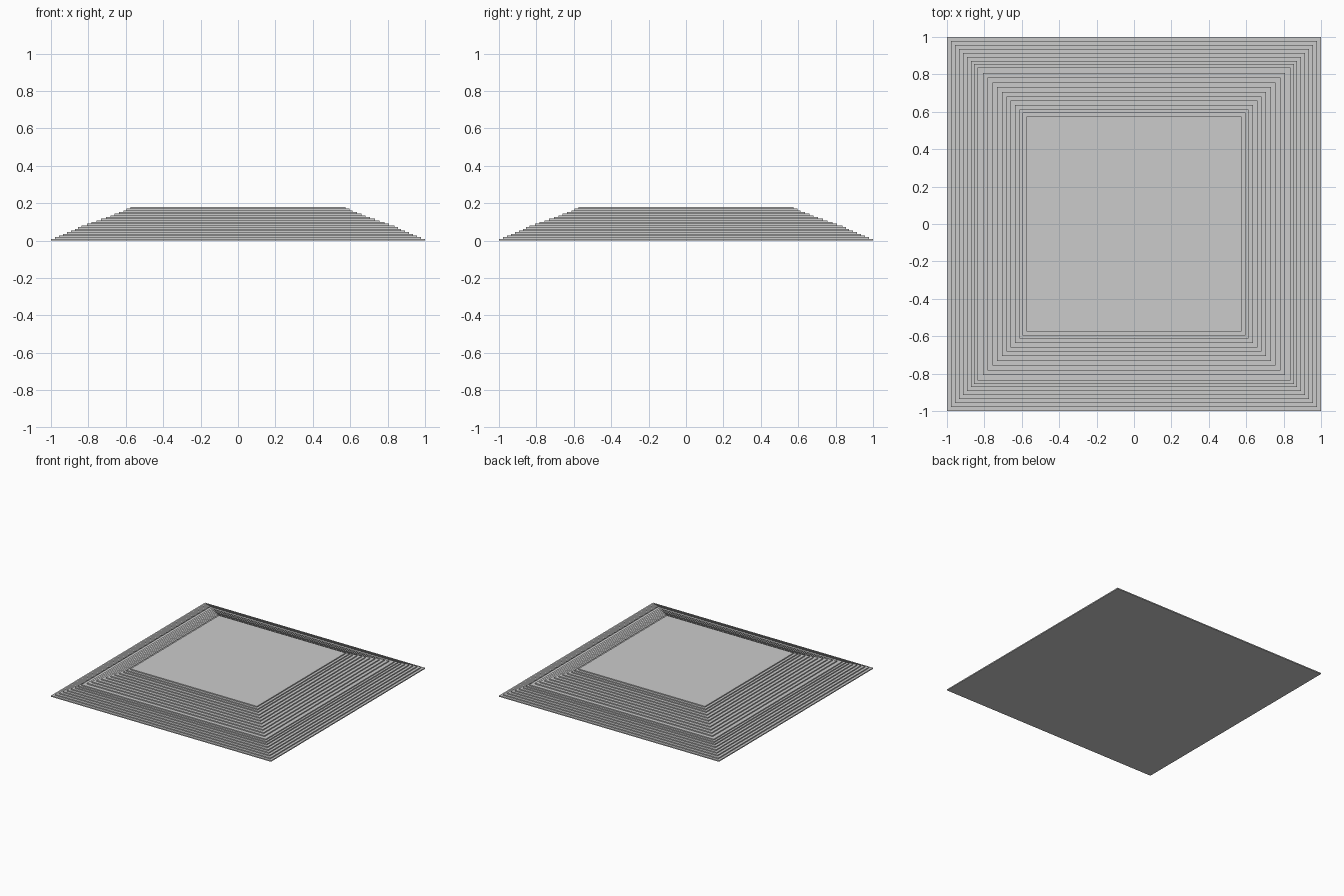
import bpy

if "Cube" in bpy.data.objects:
    bpy.data.objects.remove(bpy.data.objects["Cube"])

# Half-widths of the square slabs, bottom to top
HALF_WIDTHS = [1.0, 0.979, 0.957, 0.936, 0.915, 0.893, 0.872, 0.855, 0.838, 0.807,
               0.782, 0.757, 0.732, 0.707, 0.683, 0.66, 0.637, 0.613, 0.595, 0.575]
TOTAL_HEIGHT = 0.18
STEP = TOTAL_HEIGHT / len(HALF_WIDTHS)


def add_slab(name, half, z0, height):
    bpy.ops.mesh.primitive_cube_add(size=1, location=(0, 0, z0 + height / 2))
    slab = bpy.context.object
    slab.name = name
    slab.scale = (2 * half, 2 * half, height)
    bpy.ops.object.transform_apply(location=False, rotation=False, scale=True)
    return slab


# Stepped platform: a stack of shrinking square slabs
for i, half in enumerate(HALF_WIDTHS):
    add_slab(f"step_{i + 1:02d}", half, i * STEP, STEP)
